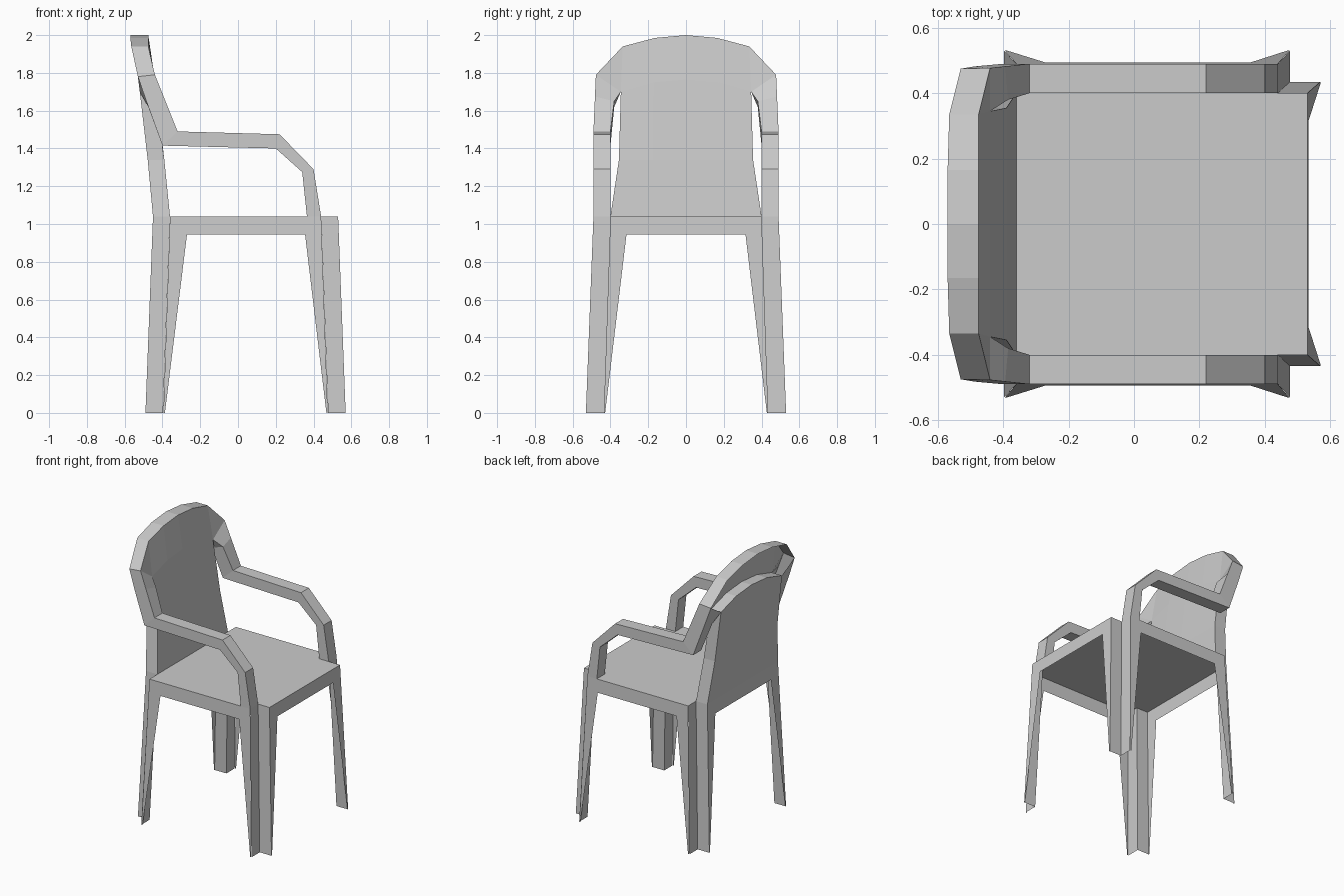
import bpy

if "Cube" in bpy.data.objects:
    bpy.data.objects.remove(bpy.data.objects["Cube"])


def part(name, verts, faces, mirror=True):
    """Flat-shaded mesh part, mirrored across the y=0 plane."""
    me = bpy.data.meshes.new(name)
    me.from_pydata(verts, [], faces)
    me.update()
    ob = bpy.data.objects.new(name, me)
    bpy.context.collection.objects.link(ob)
    if mirror:
        m = ob.modifiers.new("mirror", 'MIRROR')
        m.use_axis = (False, True, False)
        m.use_clip = True
        m.merge_threshold = 0.0005
    return ob


def loft(rows, closed=False):
    """Bridge equal-length rows of points with quads."""
    n = len(rows[0])
    verts = [p for r in rows for p in r]
    faces = []
    for i in range(len(rows) - 1):
        for j in range(n if closed else n - 1):
            k = (j + 1) % n
            faces.append((i*n + j, i*n + k, (i+1)*n + k, (i+1)*n + j))
    return verts, faces


TOP = 1.04


def flare(z):
    """Outward lean of the frame sheets towards the floor."""
    return 0.04 * (TOP - z) / TOP


# seat sheet and the side rail tops
part("seat", [(-.45, -.4, TOP), (.53, -.4, TOP), (.53, .4, TOP), (-.45, .4, TOP)],
     [(0, 1, 2, 3)], mirror=False)
part("side_rail_top", [(-.36, .4, TOP), (.44, .4, TOP), (.44, .49, TOP), (-.36, .49, TOP)],
     [(0, 1, 2, 3)])

# side frame: apron with two tapering leg sheets
side = [(-.36, TOP), (-.395, 0), (-.387, 0), (-.27, .945),
        (.355, .945), (.468, 0), (.475, 0), (.44, TOP)]
part("side_frame", [(x, .49 + flare(z), z) for x, z in side], [tuple(range(8))])

# front and back frames
half = [(.4, TOP), (.435, 0), (.428, 0), (.315, .945)]
outline = half + [(-y, z) for y, z in reversed(half)]
for name, x0, s in (("front_frame", .53, 1), ("back_frame", -.45, -1)):
    part(name, [(x0 + s * flare(z), y, z) for y, z in outline],
         [tuple(range(8))], mirror=False)

# stepped corner sheets of the legs
for name, xi, xo, s in (("front_leg", .44, .53, 1), ("back_leg", -.36, -.45, -1)):
    d = s * .037
    v, f = loft([[(xi, .49, TOP), (xi, .4, TOP), (xo, .4, TOP)],
                 [(xi + d, .53, 0), (xi + d, .435, 0), (xo + s * .04, .435, 0)]])
    part(name, v, f)

# armrest: outer/inner profile swept up into the hoop
arm = []
for xo, zo, xi, zi in ((.44, 1.04, .365, 1.04), (.40, 1.29, .34, 1.275),
                       (.22, 1.475, .20, 1.40), (-.32, 1.49, -.40, 1.415)):
    arm.append([(xo, .49, zo), (xo, .4, zo), (xi, .4, zi), (xi, .49, zi)])
arm.append([(-.394, .482, 1.675), (-.385, .38, 1.65), (-.475, .38, 1.62), (-.487, .482, 1.655)])
arm.append([(-.44, .477, 1.79), (-.44, .345, 1.70), (-.52, .345, 1.70), (-.53, .475, 1.78)])
v, f = loft(arm, closed=True)
part("armrest", v, f)

# backrest: front sheet, side, and recessed rear sheet with an arched ledge
levels = [(TOP, -.36, -.45, .40), (1.34, -.39, -.478, .355), (1.70, -.44, -.52, .345)]
arch = (.065, .05, 0)
front, rear = [], []
for i, (z, xf, xr, w) in enumerate(levels):
    rise = arch if i == 2 else (0, 0, 0)
    front.append([(xf, w * t, z + h) for t, h in zip((0, .5, 1), rise)])
    rear.append([(xr, w * t, z + h) for t, h in zip((0, .5, 1), rise)])
hoop_front = [(-.475, 0, 2), (-.475, .165, 1.985), (-.475, .335, 1.94)]
v, f = loft(front + [hoop_front])
v.append((-.44, .477, 1.79))
f.append((8, 12, 11))
part("backrest_front", v, f)
part("backrest_rear", *loft(rear))
part("backrest_side", *loft([[r[2] for r in front], [r[2] for r in rear]]))
part("backrest_ledge", *loft([front[2], rear[2]]))

# hoop band over the top of the backrest
hoop_rear = [(-.57, 0, 2), (-.57, .165, 1.985), (-.565, .335, 1.94), (-.53, .475, 1.78)]
part("back_hoop", *loft([hoop_front + [(-.44, .477, 1.79)], hoop_rear]))
